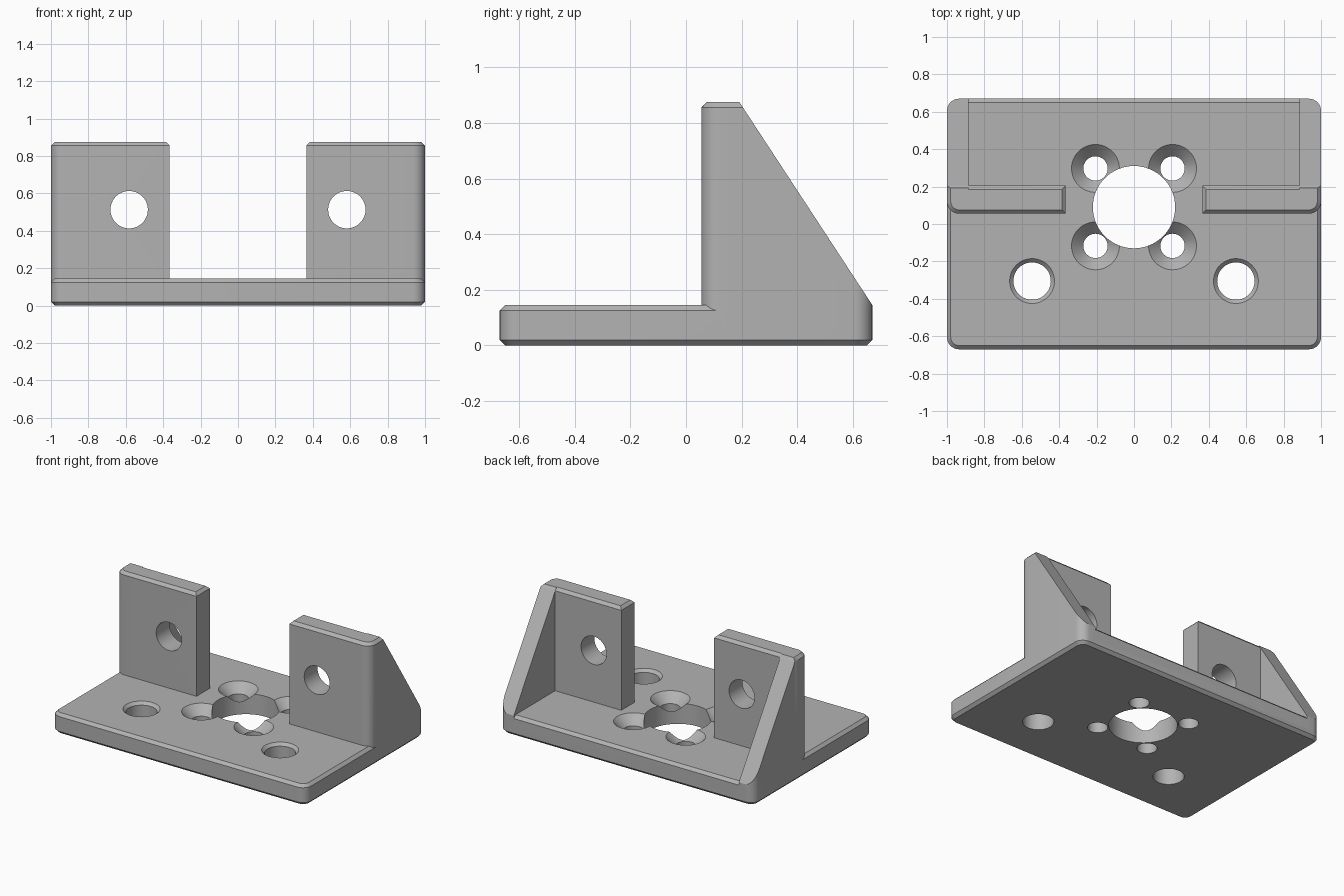
import bpy, bmesh, math
from mathutils import Vector

if "Cube" in bpy.data.objects:
    bpy.data.objects.remove(bpy.data.objects["Cube"])

DEPTH = 0.67          # half depth of the plate
PLATE_TOP, WALL_TOP = 0.145, 0.875
RADIUS, CHAMFER = 0.065, 0.02
WALL_FRONT, WALL_BACK = 0.055, 0.205
WALL_INNER, GUSSET_INNER = 0.365, 0.885

grey = bpy.data.materials.new("grey_plastic")
grey.use_nodes = True
colour = (0.45, 0.45, 0.45, 1)
grey.diffuse_color = colour
grey.node_tree.nodes["Principled BSDF"].inputs["Base Color"].default_value = colour


def make_object(name, bm):
    bmesh.ops.recalc_face_normals(bm, faces=bm.faces)
    mesh = bpy.data.meshes.new(name)
    bm.to_mesh(mesh)
    bm.free()
    mesh.materials.append(grey)
    obj = bpy.data.objects.new(name, mesh)
    bpy.context.collection.objects.link(obj)
    return obj


def arc(cx, cy, start, steps=8):
    """Quarter circle of corner points, beginning at the given angle."""
    angles = [math.radians(start + 90 * i / steps) for i in range(steps + 1)]
    return [(cx + RADIUS * math.cos(a), cy + RADIUS * math.sin(a)) for a in angles]


def prism(outline, z0, z1, chamfer_levels=()):
    """Extrude an outline upwards and chamfer its rims at the given heights."""
    bm = bmesh.new()
    face = bm.faces.new([bm.verts.new((x, y, z0)) for x, y in outline])
    grown = bmesh.ops.extrude_face_region(bm, geom=[face])["geom"]
    for v in grown:
        if isinstance(v, bmesh.types.BMVert):
            v.co.z = z1
    bmesh.ops.recalc_face_normals(bm, faces=bm.faces)
    rims = [e for e in bm.edges for z in chamfer_levels
            if all(abs(v.co.z - z) < 1e-5 for v in e.verts)]
    if rims:
        bmesh.ops.bevel(bm, geom=rims, offset=CHAMFER, offset_type='OFFSET',
                        segments=1, affect='EDGES', profile=0.5)
    return bm


def slice_off(bm, point, normal):
    """Remove everything beyond a plane and close the cut."""
    bmesh.ops.bisect_plane(bm, geom=bm.verts[:] + bm.edges[:] + bm.faces[:],
                           plane_co=point, plane_no=normal, clear_outer=True)
    bmesh.ops.holes_fill(bm, edges=[e for e in bm.edges if e.is_boundary])


def mirror_x(bm):
    bmesh.ops.scale(bm, vec=(-1, 1, 1), verts=bm.verts)


def turned(profile, sides=48):
    """Solid of revolution about z from (radius, height) pairs."""
    bm = bmesh.new()
    rings = [[bm.verts.new((r * math.cos(math.tau * i / sides),
                            r * math.sin(math.tau * i / sides), z))
              for i in range(sides)] for r, z in profile]
    for low, high in zip(rings, rings[1:]):
        for i in range(sides):
            j = (i + 1) % sides
            bm.faces.new((low[i], low[j], high[j], high[i]))
    bm.faces.new(rings[0])
    bm.faces.new(rings[-1])
    return bm


def combine(target, tool, operation):
    tool.hide_render = True
    mod = target.modifiers.new(tool.name, 'BOOLEAN')
    mod.object, mod.operation, mod.solver = tool, operation, 'EXACT'
    bpy.context.view_layer.objects.active = target
    bpy.ops.object.modifier_apply(modifier=mod.name)
    bpy.data.objects.remove(tool)


# Base plate with rounded corners and chamfered rims
cx, cy = 1 - RADIUS, DEPTH - RADIUS
plate_outline = arc(cx, cy, 0) + arc(-cx, cy, 90) + arc(-cx, -cy, 180) + arc(cx, -cy, 270)
bracket = make_object("mounting_bracket",
                      prism(plate_outline, 0, PLATE_TOP, (0, PLATE_TOP)))

# Two upright walls, each with a sloping side gusset
wall_outline = ([(WALL_INNER, WALL_BACK), (WALL_INNER, WALL_FRONT)]
                + arc(cx, WALL_FRONT + RADIUS, 270) + [(1, WALL_BACK)])
gusset_outline = ([(GUSSET_INNER, DEPTH), (GUSSET_INNER, 0.15), (1, 0.15)]
                  + arc(cx, cy, 0))
for side, label in ((1, "left"), (-1, "right")):
    wall = prism(wall_outline, 0.05, WALL_TOP, (WALL_TOP,))
    gusset = prism(gusset_outline, 0.05, WALL_TOP)
    drop, run = WALL_TOP - CHAMFER - PLATE_TOP, DEPTH - WALL_BACK
    slice_off(gusset, Vector((0, DEPTH, PLATE_TOP)), Vector((0, drop, run)))
    slice_off(gusset, Vector((1, 0, WALL_TOP - CHAMFER)), Vector((1, 0, 1)))
    for bm, part in ((wall, "wall"), (gusset, "gusset")):
        if side < 0:
            mirror_x(bm)
        combine(bracket, make_object(f"{label}_{part}", bm), 'UNION')

# Central bore
bore = make_object("centre_bore", turned([(0.22, -0.1), (0.22, 0.3)], 64))
bore.location = (0, 0.09, 0)
combine(bracket, bore, 'DIFFERENCE')

for side in (1, -1):
    # Countersunk screw holes around the bore
    for y in (0.297, -0.117):
        screw = make_object("screw_hole", turned(
            [(0.065, -0.1), (0.065, PLATE_TOP - 0.063),
             (0.128, PLATE_TOP), (0.128, 0.2)]))
        screw.location = (0.206 * side, y, 0)
        combine(bracket, screw, 'DIFFERENCE')
    # Chamfered front mounting holes
    mount = make_object("front_hole", turned(
        [(0.1, -0.1), (0.1, PLATE_TOP - CHAMFER), (0.12, PLATE_TOP), (0.12, 0.2)]))
    mount.location = (0.545 * side, -0.305, 0)
    combine(bracket, mount, 'DIFFERENCE')
    # Pivot holes through the walls
    pivot = make_object("pivot_hole", turned([(0.1, -0.2), (0.1, 0.2)]))
    pivot.rotation_euler.x = math.pi / 2
    pivot.location = (0.582 * side, 0.13, 0.513)
    combine(bracket, pivot, 'DIFFERENCE')

# Smooth the round surfaces, keep edges sharp
bpy.context.view_layer.objects.active = bracket
bracket.select_set(True)
bpy.ops.object.shade_smooth_by_angle(angle=math.radians(30))
